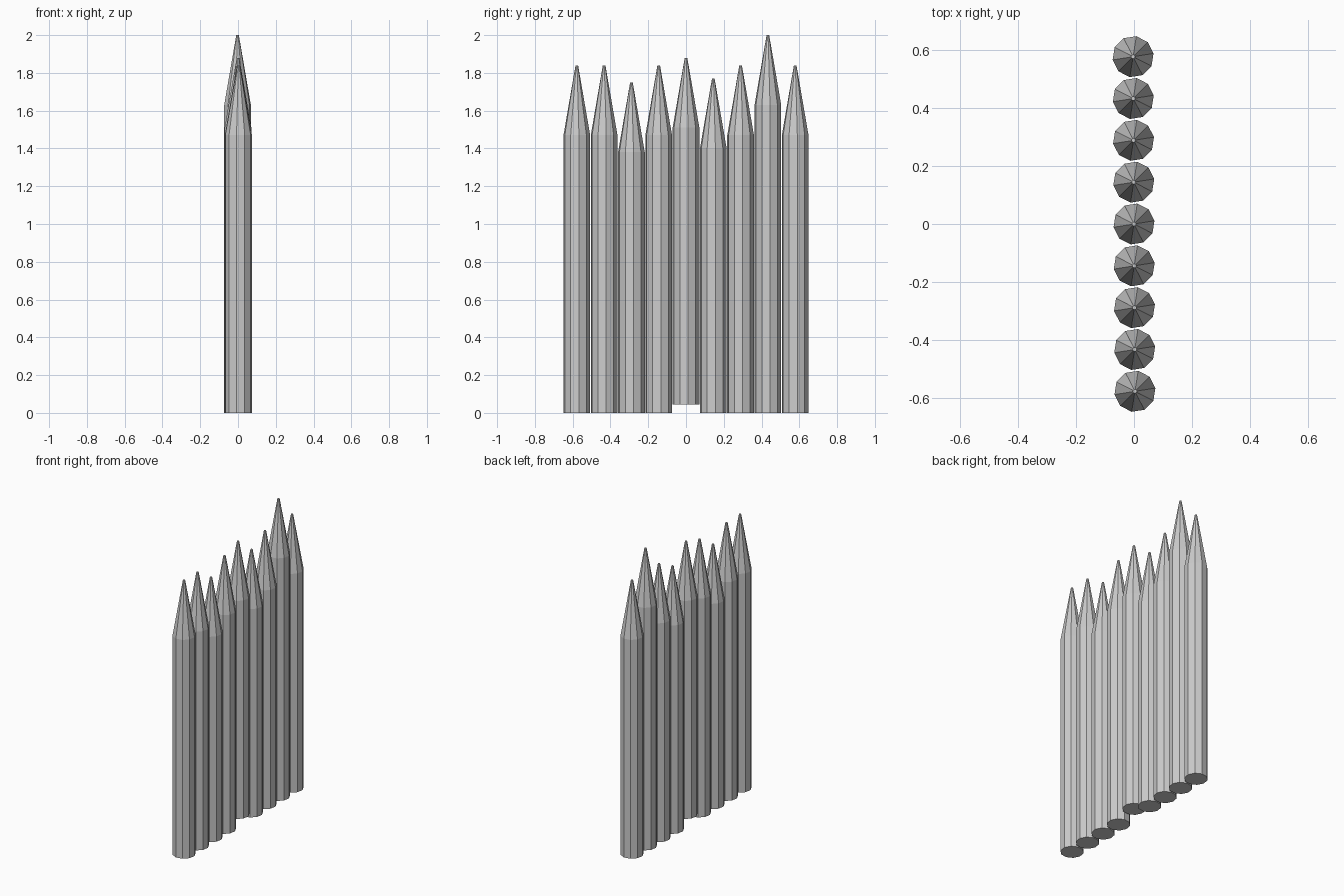
import bpy, bmesh
from math import cos, sin, pi, radians

if "Cube" in bpy.data.objects:
    bpy.data.objects.remove(bpy.data.objects["Cube"])

SIDES = 10
RADIUS = 0.0715
TIP_RADIUS = 0.007
SPACING = 0.1445
TAPER = 0.37
# (bottom, tip) heights from -y to +y; the middle stake is lifted
STAKES = [(0, 1.84), (0, 1.84), (0, 1.75), (0, 1.84), (0.045, 1.88),
          (0, 1.77), (0, 1.84), (0, 2.0), (0, 1.84)]


def stake(name, x, y, bottom, tip, turn):
    """Ten-sided post with a long sharpened end."""
    bm = bmesh.new()
    rings = []
    for r, z in ((RADIUS, bottom), (RADIUS, tip - TAPER), (TIP_RADIUS, tip)):
        rings.append([bm.verts.new((x + r * cos(turn + 2 * pi * i / SIDES),
                                    y + r * sin(turn + 2 * pi * i / SIDES), z))
                      for i in range(SIDES)])
    for low, high in zip(rings, rings[1:]):
        for i in range(SIDES):
            j = (i + 1) % SIDES
            bm.faces.new((low[i], low[j], high[j], high[i]))
    bm.faces.new(rings[0][::-1])
    bm.faces.new(rings[-1])
    mesh = bpy.data.meshes.new(name)
    bm.to_mesh(mesh)
    bm.free()
    obj = bpy.data.objects.new(name, mesh)
    bpy.context.collection.objects.link(obj)


# Row of stakes, leaning very slightly off the y axis
for i, (bottom, tip) in enumerate(STAKES):
    k = i - 4
    stake(f"stake_{i + 1}", -0.0008 * k, SPACING * k, bottom, tip, radians(9))
